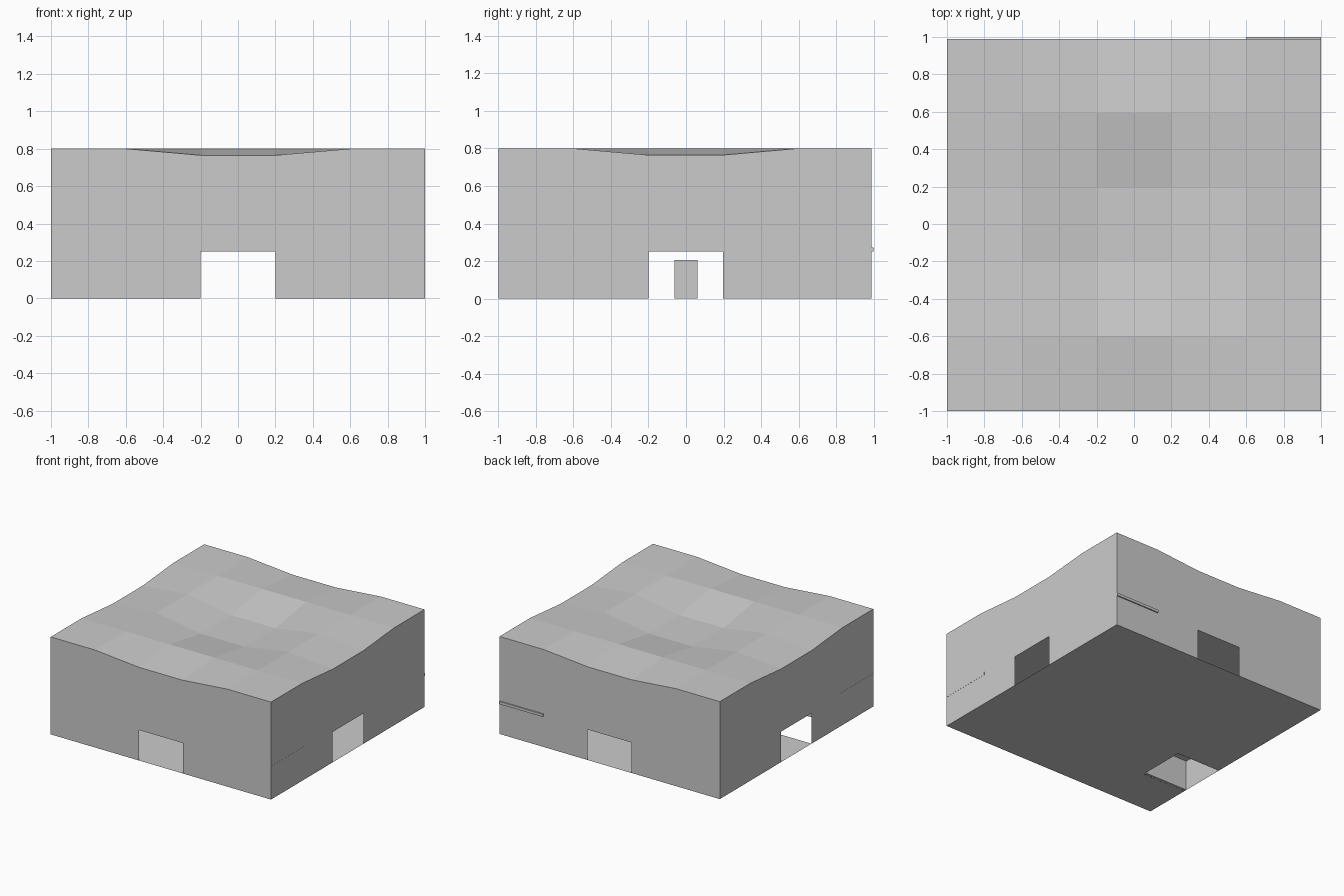
import bpy, bmesh

if "Cube" in bpy.data.objects:
    bpy.data.objects.remove(bpy.data.objects["Cube"])

X = [-1, -0.6, -0.2, 0.2, 0.6, 1]
Y = [-1, -0.6, -0.2, 0.197, 0.594, 0.99]
DOOR_H = 0.25
RIM, DIP, BOWL = 0.8, 0.765, 0.735


def height(i, j):
    # flat ring at 0.8, shallow dips at edge middles, deeper bowl in the centre
    mid_i, mid_j = i in (2, 3), j in (2, 3)
    if mid_i and mid_j:
        return BOWL
    if (mid_i and j in (0, 5)) or (mid_j and i in (0, 5)):
        return DIP
    return RIM


def finish(bm, name):
    bmesh.ops.remove_doubles(bm, verts=bm.verts, dist=0.0005)
    bmesh.ops.recalc_face_normals(bm, faces=bm.faces)
    me = bpy.data.meshes.new(name)
    bm.to_mesh(me)
    bm.free()
    ob = bpy.data.objects.new(name, me)
    bpy.context.collection.objects.link(ob)
    return ob


def quad(bm, pts):
    bm.faces.new([bm.verts.new(p) for p in pts])


def box(name, x0, x1, y0, y1, z0, z1):
    bm = bmesh.new()
    bmesh.ops.create_cube(bm, size=1)
    for v in bm.verts:
        v.co = (x0 if v.co.x < 0 else x1,
                y0 if v.co.y < 0 else y1,
                z0 if v.co.z < 0 else z1)
    return finish(bm, name)


# hollow block: faceted top, four walls with doorways, floor with one missing tile
bm = bmesh.new()
for i in range(5):
    for j in range(5):
        corners = [(i, j), (i + 1, j), (i + 1, j + 1), (i, j + 1)]
        quad(bm, [(X[a], Y[b], height(a, b)) for a, b in corners])
        if (i, j) != (0, 1):
            quad(bm, [(X[a], Y[b], 0) for a, b in corners])

for k in range(5):
    for side in (0, 5):
        for ends in ([(k, side), (k + 1, side)], [(side, k), (side, k + 1)]):
            (a, b), (c, d) = ends
            if k != 2:
                quad(bm, [(X[a], Y[b], 0), (X[c], Y[d], 0),
                          (X[c], Y[d], DOOR_H), (X[a], Y[b], DOOR_H)])
            quad(bm, [(X[a], Y[b], DOOR_H), (X[c], Y[d], DOOR_H),
                      (X[c], Y[d], height(c, d)), (X[a], Y[b], height(a, b))])
finish(bm, "terrain_block")

# inner ceiling, with two strips whose ends just show on the outside
box("ceiling_slab", -0.999, 0.6, -0.56, 0.988, 0.25, 0.272)
box("ceiling_front_strip", -1.001, 1.001, -1, -0.56, 0.25, 0.272)
box("ceiling_right_strip", 0.6, 0.999, -0.56, 1, 0.25, 0.272)

# inner partition beside the missing tile, and a short post in the cross passage
box("partition_wall", -0.998, -0.6, -0.6, -0.58, 0.001, 0.25)
box("inner_post", -0.46, -0.34, -0.06, 0.06, 0, 0.205)
